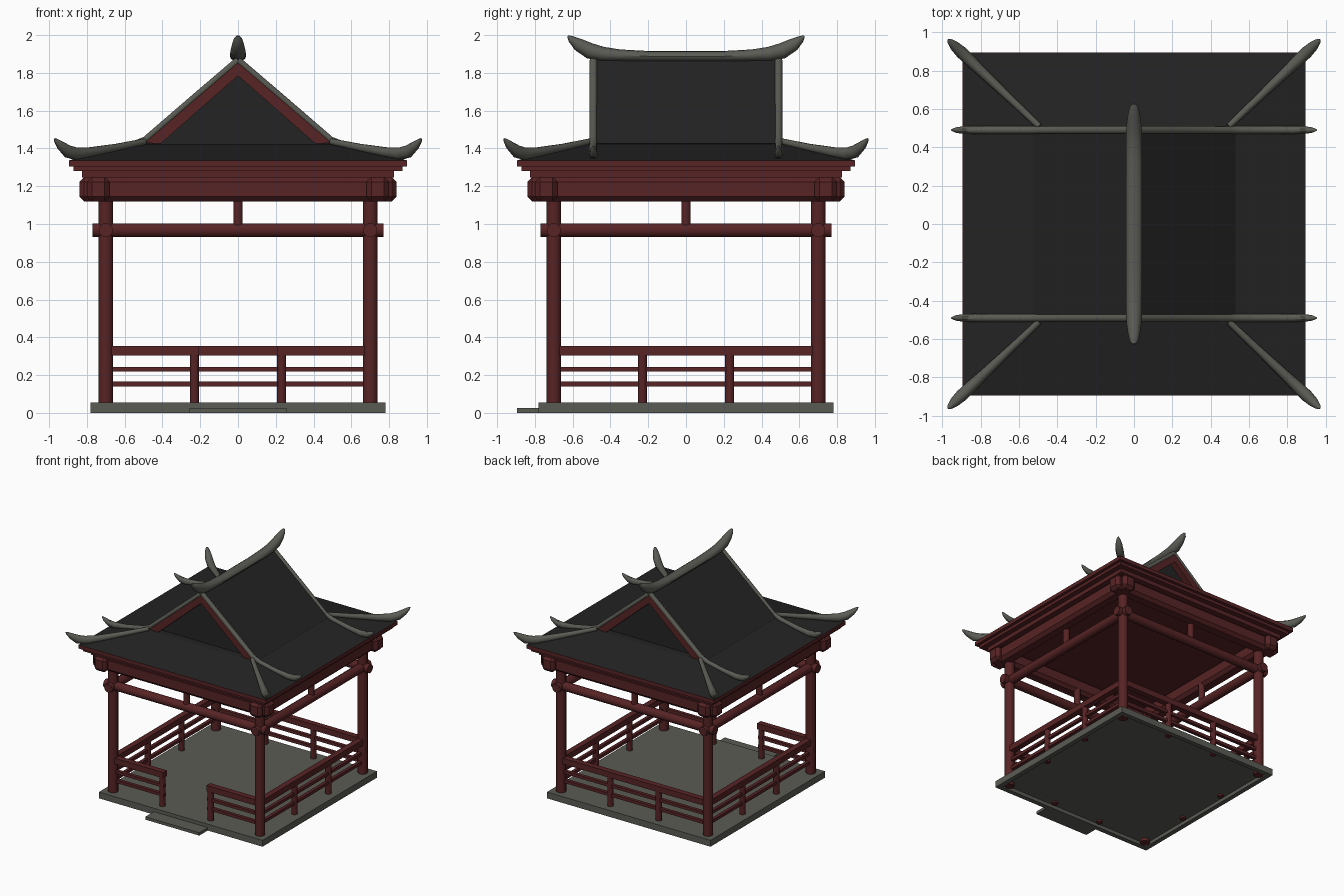
import bpy
import bmesh
import math
from mathutils import Vector, Matrix

old = bpy.data.objects.get("Cube")
if old:
    bpy.data.objects.remove(old, do_unlink=True)


def material(name, rgb):
    m = bpy.data.materials.new(name)
    m.use_nodes = True
    m.diffuse_color = (*rgb, 1)
    m.node_tree.nodes["Principled BSDF"].inputs["Base Color"].default_value = (*rgb, 1)
    return m


RED = material("dark red wood", (0.095, 0.017, 0.018))
GREY = material("grey stone", (0.105, 0.105, 0.09))
BLACK = material("black tile", (0.017, 0.017, 0.017))


def finish(name, bm, mat, smooth=False):
    bmesh.ops.recalc_face_normals(bm, faces=bm.faces)
    mesh = bpy.data.meshes.new(name)
    bm.to_mesh(mesh)
    bm.free()
    mesh.materials.append(mat)
    ob = bpy.data.objects.new(name, mesh)
    bpy.context.collection.objects.link(ob)
    if smooth:
        bpy.ops.object.select_all(action='DESELECT')
        ob.select_set(True)
        bpy.context.view_layer.objects.active = ob
        bpy.ops.object.shade_smooth_by_angle(angle=math.radians(40))
    return ob


def box(name, lo, hi, mat, turn=0, bevel=0):
    """Box between two corners, turned in quarter turns about z."""
    lo, hi = Vector(lo), Vector(hi)
    bm = bmesh.new()
    bmesh.ops.create_cube(bm, size=1, matrix=Matrix.Translation((lo + hi) / 2)
                          @ Matrix.Diagonal((*(hi - lo), 1)))
    if bevel:
        bmesh.ops.bevel(bm, geom=bm.edges[:], offset=bevel, segments=1, affect='EDGES')
    bm.transform(Matrix.Rotation(turn * math.pi / 2, 4, 'Z'))
    return finish(name, bm, mat)


def rod(name, a, b, r, mat, turn=0, sides=12):
    """Round bar from a to b, turned in quarter turns about z."""
    a, b = Vector(a), Vector(b)
    bm = bmesh.new()
    spin = (b - a).to_track_quat('Z', 'Y').to_matrix().to_4x4()
    bmesh.ops.create_cone(bm, cap_ends=True, segments=sides, radius1=r, radius2=r,
                          depth=(b - a).length, matrix=Matrix.Translation((a + b) / 2) @ spin
                          @ Matrix.Rotation(math.pi / sides, 4, 'Z'))
    bm.transform(Matrix.Rotation(turn * math.pi / 2, 4, 'Z'))
    return finish(name, bm, mat, True)


def sweep(name, path, along, origin, mat, sides=10):
    """Tapered tube; path rows are distance, height, half width, half height."""
    along = Vector(along).normalized()
    side = along.cross(Vector((0, 0, 1)))
    pts = [Vector(origin) + along * d + Vector((0, 0, z)) for d, z, w, h in path]
    bm = bmesh.new()
    rings = []
    for i, (d, z, w, h) in enumerate(path):
        tangent = (pts[min(i + 1, len(pts) - 1)] - pts[max(i - 1, 0)]).normalized()
        up = side.cross(tangent)
        rings.append([bm.verts.new(pts[i] + side * w * math.cos(t) + up * h * math.sin(t))
                      for t in (math.tau * k / sides for k in range(sides))])
    for p, q in zip(rings, rings[1:]):
        for k in range(sides):
            n = (k + 1) % sides
            bm.faces.new((p[k], p[n], q[n], q[k]))
    bm.faces.new(rings[0])
    bm.faces.new(rings[-1])
    return finish(name, bm, mat, True)


def extrude_y(name, profile, y0, y1, mat):
    """Profile in x and z, extruded between two y values."""
    bm = bmesh.new()
    f = bm.faces.new([bm.verts.new((x, y0, z)) for x, z in profile])
    out = bmesh.ops.extrude_face_region(bm, geom=[f])
    moved = [v for v in out["geom"] if isinstance(v, bmesh.types.BMVert)]
    bmesh.ops.translate(bm, verts=moved, vec=(0, y1 - y0, 0))
    return finish(name, bm, mat)


def chevron(outer, inner):
    """Symmetric roof-shaped profile from its right half."""
    right = outer + inner
    left = [(-x, z) for x, z in reversed(right) if x > 0]
    n = len(outer)
    return outer + inner + [(-x, z) for x, z in reversed(inner) if x > 0] \
        + [(-x, z) for x, z in reversed(outer) if x > 0] if left else right


# Floor with a hollow underside, and the front step
box("floor", (-.78, -.78, .03), (.78, .78, .055), GREY)
box("front_step", (-.257, -.895, 0), (.257, -.77, .025), GREY)

for t in range(4):
    box("floor_rim", (-.78, -.78, 0), (.78, -.74, .04), GREY, t)

    # Corner post and crossing beams
    rod("corner_post", (-.7, -.7, .005), (-.7, -.7, 1.2), .04, RED, t)
    rod("lower_beam", (-.77, -.7, .967), (.77, -.7, .967), .038, RED, t)
    box("upper_beam", (-.84, -.8, 1.12), (.84, -.68, 1.249), RED, t, .026)
    rod("beam_strut", (0, -.7, .98), (0, -.7, 1.15), .026, RED, t)

    # Railing, open in the middle of the front
    spans = [(-.68, -.206), (.206, .68)] if t == 0 else [(-.68, .68)]
    for a, b in spans:
        box("top_rail", (a, -.725, .305), (b, -.675, .355), RED, t)
        for z in (.152, .231):
            box("thin_rail", (a, -.714, z - .013), (b, -.686, z + .013), RED, t)
    for x in (-.231, .231):
        rod("rail_post", (x, -.7, .015), (x, -.7, .32), .025, RED, t)

# Stepped eaves
for half, z0, z1 in ((.825, 1.245, 1.28), (.87, 1.28, 1.305), (.895, 1.305, 1.337)):
    box("eave_step", (-half, -half, z0), (half, half, z1), RED)

# Lower hipped roof
bm = bmesh.new()
bmesh.ops.create_cone(bm, cap_ends=True, segments=4, radius1=.893 * math.sqrt(2),
                      radius2=.51 * math.sqrt(2), depth=.085,
                      matrix=Matrix.Translation((0, 0, 1.38))
                      @ Matrix.Rotation(math.pi / 4, 4, 'Z'))
finish("lower_roof", bm, BLACK)

# Upper gabled roof: slopes, gable walls and bargeboards
extrude_y("upper_roof", chevron([(0, 1.875), (.53, 1.425)], [(.46, 1.415), (0, 1.82)]),
          -.49, .49, BLACK)
extrude_y("gable_wall", [(0, 1.84), (.48, 1.42), (-.48, 1.42)], -.45, .45, BLACK)
for s in (-1, 1):
    extrude_y("bargeboard", chevron([(0, 1.858), (.5, 1.43)], [(.41, 1.425), (0, 1.785)]),
              s * .445, s * .505, RED)

# Ridge cap with raised, tapering ends
half_ridge = [(.2, 1.888, .043, .028), (.35, 1.893, .043, .031), (.44, 1.9, .042, .038),
              (.51, 1.917, .04, .042), (.57, 1.95, .032, .034), (.61, 1.98, .022, .018),
              (.626, 1.996, .008, .004)]
ridge = [(-d, z, w, h) for d, z, w, h in reversed(half_ridge)] + half_ridge
sweep("main_ridge", ridge, (0, 1, 0), (0, 0, 0), GREY, 12)

# Verge ridges running down both slopes, and curled hip ridges
verge = [(0, 1.868, .02, .018), (.25, 1.654, .02, .018), (.49, 1.447, .02, .018),
         (.56, 1.418, .02, .018), (.72, 1.384, .02, .02), (.83, 1.368, .022, .026),
         (.89, 1.374, .02, .026), (.93, 1.395, .014, .016), (.952, 1.412, .004, .004)]
hip = [(0, 1.436, .017, .017), (.2, 1.405, .02, .021), (.4, 1.379, .026, .028),
       (.5, 1.372, .031, .034), (.56, 1.384, .032, .034), (.61, 1.414, .026, .024),
       (.645, 1.442, .014, .011), (.655, 1.452, .005, .003)]
for sx in (-1, 1):
    for sy in (-1, 1):
        sweep("verge_ridge", verge, (sx, 0, 0), (0, sy * .49, 0), GREY)
        sweep("hip_ridge", hip, (sx * 1.01, sy * .96, 0), (sx * .495, sy * .51, 0), GREY)
